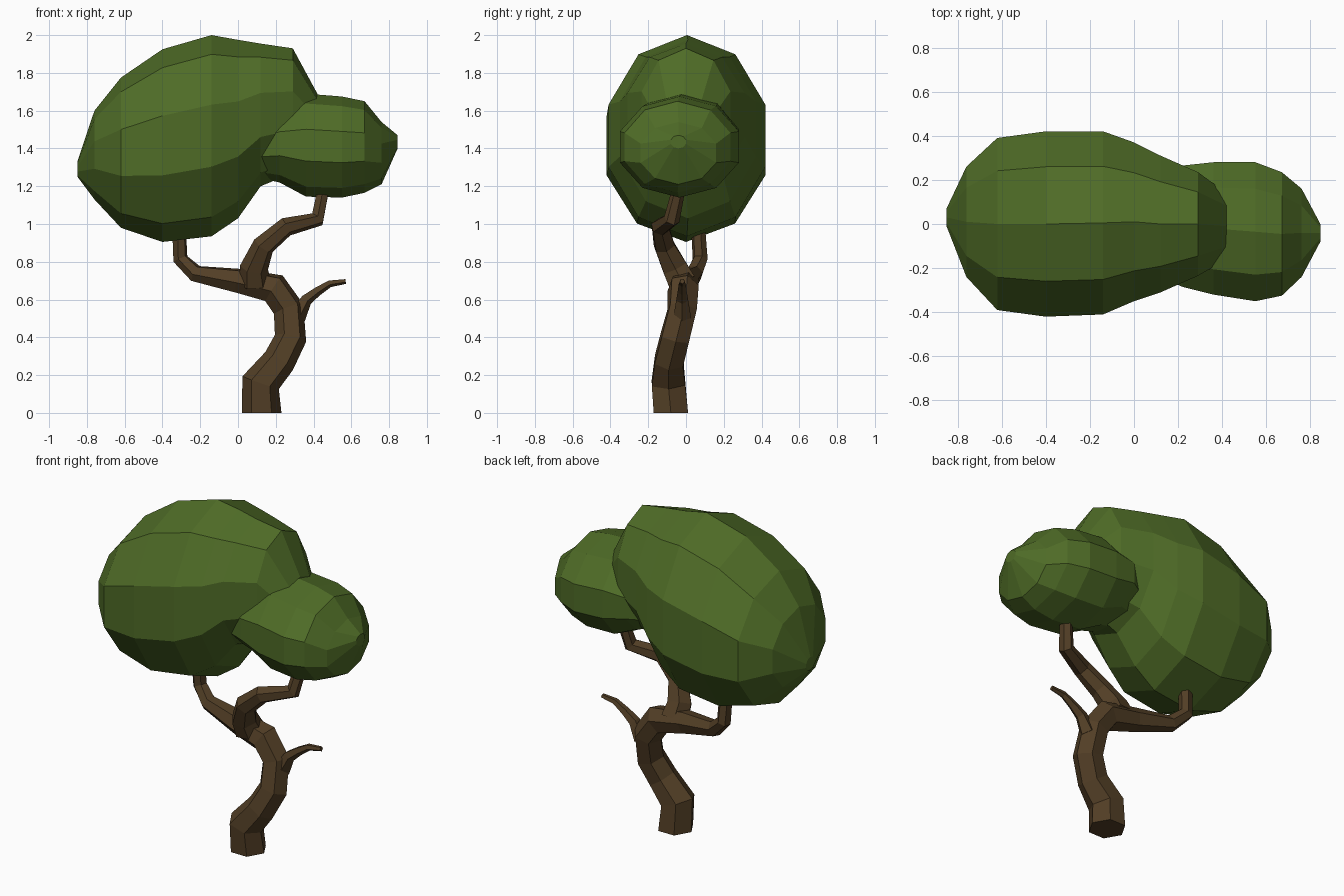
import bpy, bmesh, math
from mathutils import Vector

if "Cube" in bpy.data.objects:
    bpy.data.objects.remove(bpy.data.objects["Cube"])


def material(name, rgb):
    m = bpy.data.materials.new(name)
    m.diffuse_color = (*rgb, 1)
    m.use_nodes = True
    m.node_tree.nodes["Principled BSDF"].inputs["Base Color"].default_value = m.diffuse_color
    return m


BARK = material("brown bark", (0.085, 0.049, 0.019))
LEAF = material("green leaves", (0.078, 0.150, 0.020))


def loft(name, rings, mat):
    """Skin a list of equal-length vertex rings and cap both ends."""
    bm = bmesh.new()
    vs = [[bm.verts.new(p) for p in r] for r in rings]
    n = len(rings[0])
    for a, b in zip(vs, vs[1:]):
        for i in range(n):
            j = (i + 1) % n
            bm.faces.new((a[i], a[j], b[j], b[i]))
    bm.faces.new(vs[0])
    bm.faces.new(vs[-1])
    bmesh.ops.recalc_face_normals(bm, faces=bm.faces)
    me = bpy.data.meshes.new(name)
    bm.to_mesh(me)
    bm.free()
    me.materials.append(mat)
    ob = bpy.data.objects.new(name, me)
    bpy.context.collection.objects.link(ob)
    return ob


def limb(name, path, sides=6, start=None):
    """Tapered tube through (x, y, z, radius) points."""
    pts = [Vector(p[:3]) for p in path]
    rings, u = [], Vector((1, 0, 0))
    for k, p in enumerate(pts):
        d_in = (p - pts[k - 1]).normalized() if k else None
        d_out = (pts[k + 1] - p).normalized() if k < len(pts) - 1 else None
        if k == 0:
            t = Vector(start) if start else d_out
        elif d_out is None:
            t = d_in
        else:
            t = (d_in + d_out).normalized()
        u = (u - t * u.dot(t))
        if u.length < 0.1:
            u = Vector((0, 0, 1)) - t * t.z
        u.normalize()
        v = t.cross(u)
        r = path[k][3]
        rings.append([p + r * (math.cos(a) * u + math.sin(a) * v)
                      for a in (2 * math.pi * i / sides for i in range(sides))])
    return loft(name, rings, BARK)


def crown(name, slices, sides=10):
    """Foliage mass from elliptical slices (x, z_low, z_high, half_width, y)."""
    rings = []
    for x, lo, hi, w, y in slices:
        c, h = (lo + hi) / 2, (hi - lo) / 2
        rings.append([(x, y + w / 0.951 * math.sin(a), c + h * math.cos(a))
                      for a in (2 * math.pi * i / sides for i in range(sides))])
    return loft(name, rings, LEAF)


# Trunk bending over into the left branch
limb("trunk_and_left_branch", [
    (0.125, -0.08, 0, 0.105), (0.12, -0.093, 0.16, 0.102),
    (0.218, -0.09, 0.275, 0.087), (0.278, -0.06, 0.395, 0.085),
    (0.268, -0.02, 0.55, 0.083), (0.19, -0.015, 0.66, 0.085),
    (0.0, 0.0, 0.70, 0.068), (-0.225, 0.045, 0.738, 0.047),
    (-0.305, 0.075, 0.815, 0.041), (-0.312, 0.065, 0.97, 0.038)], start=(0, 0, 1))

# Right branch rising into the small crown
limb("right_branch", [
    (0.09, -0.02, 0.69, 0.085), (0.085, -0.06, 0.77, 0.075),
    (0.135, -0.115, 0.885, 0.060), (0.255, -0.135, 0.985, 0.051),
    (0.42, -0.075, 1.025, 0.043), (0.455, -0.035, 1.20, 0.034)])

# Bare twig
limb("twig", [
    (0.31, -0.02, 0.51, 0.05), (0.36, -0.02, 0.60, 0.034),
    (0.42, -0.02, 0.645, 0.026), (0.485, -0.02, 0.685, 0.020),
    (0.57, -0.02, 0.697, 0.014)], sides=5)

# Large leaning crown
crown("large_crown", [
    (-0.85, 1.25, 1.33, 0.04, 0.03), (-0.76, 1.13, 1.60, 0.25, 0.01),
    (-0.62, 0.98, 1.775, 0.39, 0), (-0.40, 0.905, 1.925, 0.42, 0),
    (-0.14, 0.935, 2.0, 0.415, 0.005), (0.0, 1.03, 1.975, 0.36, 0.01),
    (0.12, 1.20, 1.955, 0.31, 0), (0.29, 1.27, 1.93, 0.235, 0),
    (0.42, 1.33, 1.69, 0.15, -0.01)])

# Small crown on the right
crown("small_crown", [
    (0.08, 1.25, 1.55, 0.20, -0.02), (0.22, 1.22, 1.63, 0.275, -0.01),
    (0.36, 1.145, 1.69, 0.30, -0.02), (0.55, 1.14, 1.675, 0.315, -0.035),
    (0.67, 1.165, 1.65, 0.28, -0.045), (0.76, 1.21, 1.54, 0.20, -0.04),
    (0.845, 1.40, 1.47, 0.04, -0.04)])
